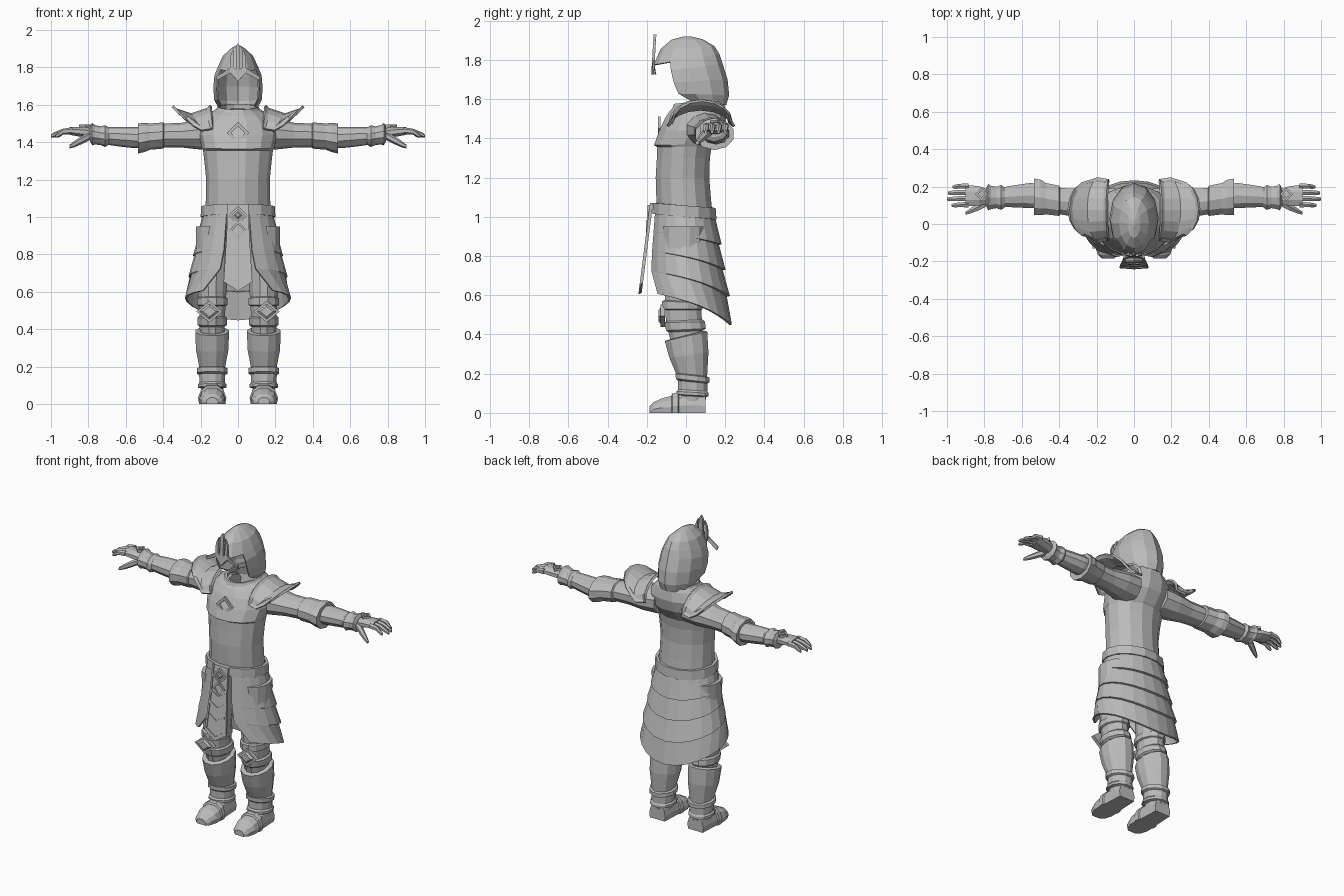
import bpy, bmesh, math

grey = bpy.data.materials.new("plain_grey")
grey.diffuse_color = (0.5, 0.5, 0.5, 1)


def finish(name, bm, mirror=False, solid=0.0):
    bmesh.ops.recalc_face_normals(bm, faces=bm.faces)
    me = bpy.data.meshes.new(name)
    bm.to_mesh(me)
    bm.free()
    ob = bpy.data.objects.new(name, me)
    bpy.context.collection.objects.link(ob)
    me.materials.append(grey)
    if mirror:
        ob.modifiers.new("mirror", 'MIRROR').use_clip = True
    if solid:
        m = ob.modifiers.new("thickness", 'SOLIDIFY')
        m.thickness = solid
        m.offset = -1
    return ob


def loft(name, rings, caps=(True, True), closed=True, loop=False,
         skip=lambda j, i: False, mirror=False, solid=0.0):
    bm = bmesh.new()
    vs = [[bm.verts.new(p) for p in r] for r in rings]
    n = len(rings[0])
    pairs = list(zip(vs, vs[1:])) + ([(vs[-1], vs[0])] if loop else [])
    for j, (a, b) in enumerate(pairs):
        for i in range(n if closed else n - 1):
            if not skip(j, i):
                k = (i + 1) % n
                bm.faces.new((a[i], a[k], b[k], b[i]))
    if caps[0]:
        bm.faces.new(vs[0])
    if caps[1]:
        bm.faces.new(vs[-1])
    return finish(name, bm, mirror, solid)


def level(zf, zb, yf, yb, w, n=14, x=0.0, phase=0.5):
    """Roughly horizontal oval, starting at the front, tilted from zf to zb."""
    out = []
    for i in range(n):
        a = (i + phase) * 2 * math.pi / n
        t = (1 - math.cos(a)) / 2
        out.append((x + w * math.sin(a), yf + (yb - yf) * t, zf + (zb - zf) * t))
    return out


def along_x(name, rows, n=10, **kw):
    """Tube along x from rows of (x, y, z, half depth, half height)."""
    rings = [[(x, y + ry * math.cos((i + .5) * 2 * math.pi / n),
               z + rz * math.sin((i + .5) * 2 * math.pi / n)) for i in range(n)]
             for x, y, z, ry, rz in rows]
    return loft(name, rings, mirror=True, **kw)


def plate(name, half, yfun, thick):
    """Mirrored flat plate facing the front, from half of its outline."""
    rings = [[(x, yfun(z) - d, z) for x, z in half] for d in (0, thick)]
    return loft(name, rings, mirror=True)


def diamond(name, c, w, h, d, up=False, hole=0.0, mirror=False):
    """Raised diamond facing the front, or facing up; hole makes it a frame."""
    def ring(s, e):
        pts = [(-w * s, 0), (0, -h * s), (w * s, 0), (0, h * s)]
        if up:
            return [(c[0] + p, c[1] + q, c[2] + e) for p, q in pts]
        return [(c[0] + p, c[1] - e, c[2] + q) for p, q in pts]
    if hole:
        return loft(name, [ring(1, 0), ring(1, d), ring(hole, d), ring(hole, 0)],
                    caps=(False, False), loop=True, mirror=mirror)
    return loft(name, [ring(1, 0), ring(1, d * .5), ring(.55, d)], mirror=mirror)


# Torso with a chest layer that overhangs slightly
loft("torso", [level(*r) for r in [
    (1.00, 1.00, -.15, .14, .175), (1.10, 1.10, -.155, .13, .172),
    (1.20, 1.20, -.158, .122, .17), (1.30, 1.30, -.152, .125, .18),
    (1.355, 1.36, -.15, .135, .187), (1.365, 1.37, -.167, .145, .192),
    (1.44, 1.44, -.14, .195, .21), (1.50, 1.51, -.112, .21, .20),
    (1.54, 1.57, -.085, .20, .155), (1.575, 1.60, -.05, .185, .10)]],
    caps=(True, False), solid=.006)
loft("collar", [level(*r) for r in [
    (1.545, 1.58, -.075, .20, .125), (1.575, 1.605, -.065, .195, .11),
    (1.575, 1.605, -.05, .18, .095), (1.545, 1.58, -.05, .18, .095)]],
    caps=(False, False), loop=True)
diamond("chest_emblem", (0, -.131, 1.45), .06, .06, .012, hole=.6)

# Belt
loft("belt", [level(*r) for r in [
    (1.07, 1.045, -.155, .14, .178), (1.07, 1.045, -.172, .155, .197),
    (1.015, .985, -.175, .16, .2), (1.015, .985, -.155, .14, .178)]],
    caps=(False, False), loop=True)

# Tiered coat skirt, open at the front and dropping to a tail at the back
rings = []
for t, flare in [(0, 0), (.27, .014), (.275, 0), (.5, .014), (.505, 0),
                 (.74, .016), (.745, 0), (1, .004)]:
    a0 = .33 + .4 * max(0, (t - .6) / .4) ** 2
    row = []
    for i in range(19):
        a = a0 + (2 * math.pi - 2 * a0) * i / 18
        b = (1 - math.cos(a)) / 2
        f = flare * b
        z0 = 1.04 - .03 * b
        z1 = .62 - .10 * b - .07 * b ** 4
        yf, yb = -.165 - .035 * t, .145 + .085 * t
        row.append(((.185 + .097 * t + f) * math.sin(a),
                    yf + (yb + f - yf) * b, z0 + (z1 - z0) * t))
    rings.append(row)
loft("coat_skirt", rings, caps=(False, False), closed=False, solid=.012)


# Hanging front panel with trim, chevrons and diamonds
def panel_y(z):
    return -.168 - .058 * (1.07 - z) / .46


plate("front_panel", [(0, 1.07), (.055, 1.07), (.06, .9), (.075, .66), (0, .61)],
      panel_y, .01)
plate("panel_trim", [(.045, 1.07), (.056, 1.07), (.061, .9), (.077, .655), (0, .605),
                     (0, .63), (.064, .672), (.05, .9)], lambda z: panel_y(z) - .006, .01)
for k, z in enumerate((.90, .83, .75)):
    plate("panel_chevron_%d" % k, [(0, z - .035), (.055, z), (.055, z + .014), (0, z - .02)],
          lambda q: panel_y(q) - .008, .007)
diamond("buckle_frame", (0, -.183, 1.01), .05, .05, .014, hole=.65)
diamond("buckle_stud", (0, -.183, 1.01), .022, .022, .012)
diamond("panel_diamond", (0, -.194, .93), .045, .05, .01, hole=.65)

# Hood: open face, brim rising to a point
loft("hood", [level(*r, n=12, phase=0) for r in [
    (1.60, 1.57, -.04, .205, .105), (1.63, 1.62, -.125, .22, .127),
    (1.68, 1.70, -.155, .212, .132), (1.735, 1.78, -.165, .187, .126),
    (1.775, 1.83, -.165, .17, .108), (1.855, 1.87, -.13, .145, .08),
    (1.902, 1.905, -.075, .085, .035), (1.92, 1.92, -.01, .02, .006)]],
    caps=(False, True), skip=lambda j, i: j < 4 and i in (0, 1, 10, 11), solid=.008)


# Forked crest on the brim
def crest_y(z):
    return -.163 + .012 * (z - 1.73) / .2


plate("hood_crest", [(0, 1.725), (.042, 1.775), (.042, 1.86), (.024, 1.90), (.024, 1.80),
                     (.012, 1.79), (.012, 1.91), (0, 1.93)], crest_y, .014)
plate("crest_brow", [(0, 1.725), (.04, 1.77), (.115, 1.73), (.118, 1.75), (.04, 1.80),
                     (0, 1.755)],
      lambda z: -.165 + max(0, 1.76 - z) * .4, .008)

# Shoulder guards: arched plates with raised borders and flared outer edges
bm = bmesh.new()
grid = []
for j in range(9):
    th = math.pi * j / 8
    s, c = math.sin(th), math.cos(th)
    grid.append([bm.verts.new(p) for p in (
        (.135 + .015 * s, .075 - .165 * c, 1.475 + .125 * s),
        (.195 + .055 * s, .075 - .175 * c, 1.465 + .10 * s),
        (.24 + .105 * s, .08 - .155 * c, 1.49 + .107 * s))])
for a, b in zip(grid, grid[1:]):
    for i in range(2):
        bm.faces.new((a[i], a[i + 1], b[i + 1], b[i]))
bmesh.ops.recalc_face_normals(bm, faces=bm.faces)
if sum(f.normal.z for f in bm.faces) < 0:
    bmesh.ops.reverse_faces(bm, faces=bm.faces)
bmesh.ops.inset_region(bm, faces=bm.faces[:], thickness=.018, depth=-.01, use_boundary=True)
finish("shoulder_guard", bm, True, .014)

# Arms
along_x("upper_sleeve", [
    (.10, .085, 1.45, .11, .09), (.20, .10, 1.443, .10, .082), (.30, .112, 1.438, .08, .066),
    (.395, .122, 1.436, .074, .064), (.40, .124, 1.436, .085, .07),
    (.47, .135, 1.43, .088, .07), (.50, .142, 1.426, .10, .078),
    (.535, .146, 1.42, .102, .08), (.535, .148, 1.42, .08, .06)])
along_x("forearm", [
    (.50, .15, 1.425, .07, .055), (.56, .152, 1.425, .07, .056), (.64, .148, 1.43, .062, .052),
    (.73, .142, 1.435, .052, .044)])
along_x("wrist_cuff", [
    (.69, .142, 1.433, .055, .046), (.71, .142, 1.433, .07, .058), (.735, .142, 1.435, .06, .05),
    (.765, .142, 1.44, .066, .052), (.78, .143, 1.443, .074, .06), (.79, .143, 1.445, .05, .04)])
diamond("hand_guard", (.815, .16, 1.478), .035, .035, .016, up=True, hole=.55, mirror=True)
along_x("palm", [
    (.77, .145, 1.445, .042, .03), (.83, .15, 1.455, .056, .03), (.90, .152, 1.46, .062, .022)],
    n=8)
for k, reach in enumerate((.975, 1.0, .995, .97)):
    y = .103 + .033 * k
    along_x("finger_%d" % k, [
        (.885, y, 1.462, .016, .018), (.935, y, 1.457, .015, .016),
        (reach - .015, y - .003, 1.44, .013, .013), (reach, y - .003, 1.432, .008, .008)], n=6)
along_x("thumb", [
    (.79, .115, 1.435, .025, .022), (.835, .09, 1.412, .022, .022),
    (.875, .07, 1.39, .016, .017), (.90, .058, 1.377, .01, .01)], n=6)

# Legs: each part is a stack of ovals (front z, back z, front y, back y, half width)
LEG = .138
leg_parts = {
    "thigh": [(.95, .95, -.12, .10, .09), (.70, .70, -.115, .09, .087),
              (.55, .55, -.11, .08, .075), (.46, .46, -.105, .085, .07),
              (.36, .36, -.08, .09, .068)],
    "thigh_band": [(.575, .565, -.115, .08, .075), (.57, .56, -.125, .088, .084),
                   (.53, .53, -.125, .088, .084), (.525, .525, -.11, .08, .074)],
    "knee_band": [(.47, .475, -.10, .09, .07), (.46, .465, -.115, .10, .082),
                  (.42, .43, -.105, .105, .082), (.41, .42, -.09, .09, .07)],
    "shin_guard": [(.37, .42, -.10, .10, .08), (.365, .415, -.112, .112, .093),
                   (.28, .31, -.088, .118, .09), (.18, .18, -.045, .11, .068)],
    "ankle_cuff": [(.205, .185, -.045, .11, .07), (.20, .18, -.056, .122, .084),
                   (.175, .155, -.055, .122, .084), (.165, .15, -.043, .112, .072),
                   (.12, .11, -.043, .112, .07), (.11, .10, -.052, .118, .079),
                   (.095, .085, -.052, .118, .079), (.09, .08, -.04, .105, .06),
                   (.05, .05, -.04, .10, .055)],
}
for name, rows in leg_parts.items():
    loft(name, [level(*r, n=12, x=LEG) for r in rows], mirror=True)
diamond("knee_guard", (LEG + .015, -.108, .495), .062, .05, .032, mirror=True)
diamond("knee_guard_frame", (LEG + .015, -.108, .495), .07, .058, .022, hole=.7, mirror=True)

# Boots: domed sections from toe to heel, on a flat sole
dome = [(-.92, 0), (-1, .35), (-.8, .75), (-.35, 1), (.35, 1), (.8, .75), (1, .35), (.92, 0)]
loft("boot", [[(LEG + w * p, y, h * q) for p, q in dome] for y, w, h in [
    (-.185, .032, .035), (-.165, .055, .055), (-.12, .07, .075), (-.06, .07, .09),
    (-.02, .064, .105), (.05, .06, .11), (.10, .058, .10)]], mirror=True)
loft("boot_strap", [[(LEG + w * p, y, h * q) for p, q in dome] for y, w, h in [
    (-.075, .07, .088), (-.07, .076, .098), (-.04, .074, .105), (-.035, .066, .1)]], mirror=True)
